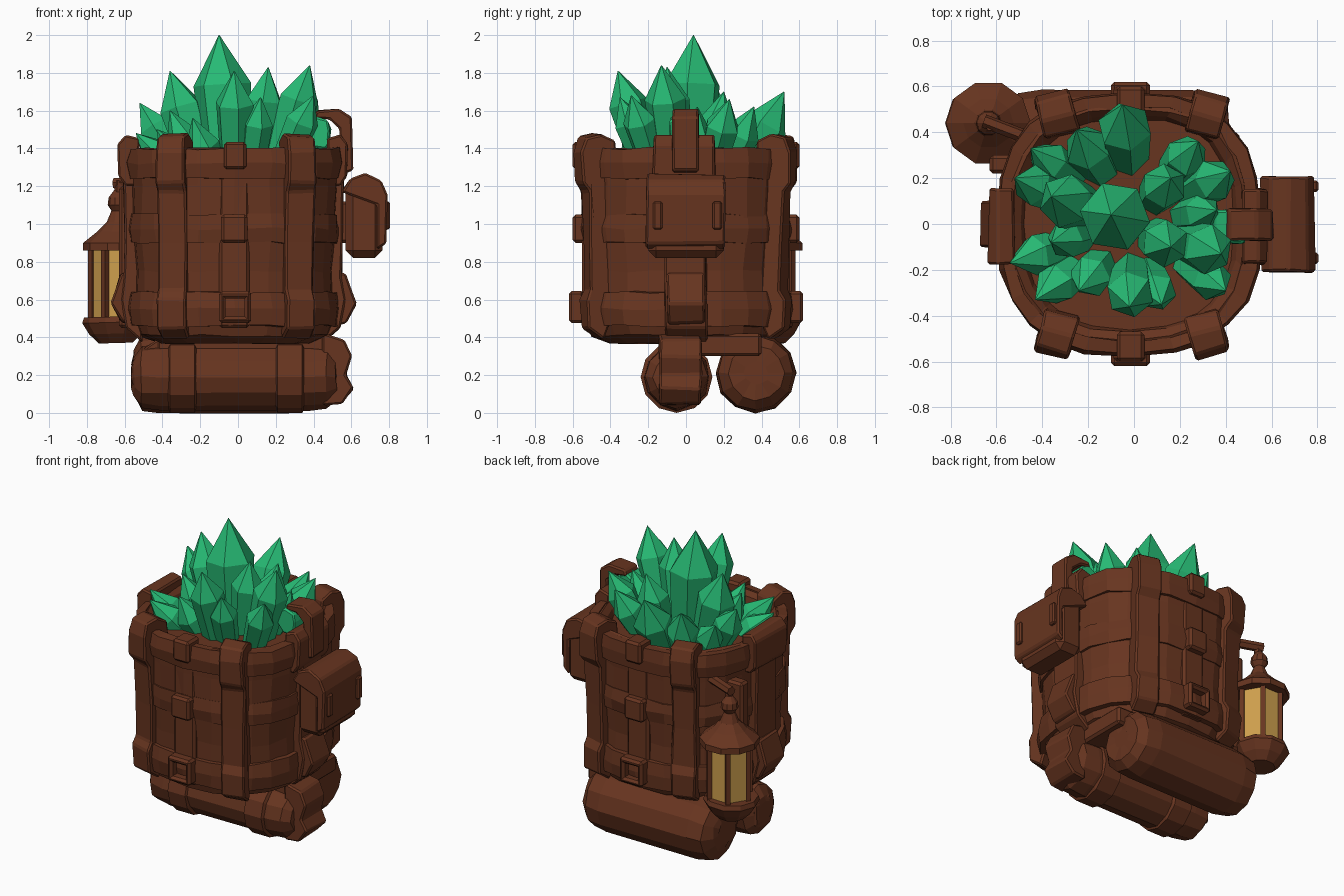
import bpy, bmesh, math, random
from mathutils import Vector

random.seed(4)


def material(name, rgb):
    m = bpy.data.materials.new(name)
    m.diffuse_color = (*rgb, 1)
    return m


BROWN = material("leather brown", (0.136, 0.035, 0.014))
GREEN = material("crystal green", (0.020, 0.490, 0.175))
GOLD = material("lantern gold", (0.620, 0.350, 0.075))


# Bridge a list of closed rings into one flat-shaded solid
def build(name, rings, mat=BROWN, cap=True, jitter=0.0, loop=False, bevel=0.0):
    bm = bmesh.new()
    rows = []
    for ring in rings:
        rows.append([bm.verts.new(Vector(p) + Vector([random.uniform(-jitter, jitter) for _ in range(3)]))
                     for p in ring])
    n = len(rows[0])
    pairs = list(zip(rows, rows[1:])) + ([(rows[-1], rows[0])] if loop else [])
    for a, b in pairs:
        for i in range(n):
            bm.faces.new((a[i], a[(i + 1) % n], b[(i + 1) % n], b[i]))
    if cap and not loop:
        bm.faces.new(rows[0])
        bm.faces.new(rows[-1])
    bmesh.ops.recalc_face_normals(bm, faces=bm.faces)
    me = bpy.data.meshes.new(name)
    bm.to_mesh(me)
    bm.free()
    me.materials.append(mat)
    ob = bpy.data.objects.new(name, me)
    bpy.context.collection.objects.link(ob)
    if bevel:
        mod = ob.modifiers.new("bevel", 'BEVEL')
        mod.width, mod.segments = bevel, 1
    return ob


def box(name, x0, x1, y0, y1, z0, z1, mat=BROWN, bevel=0.015):
    return build(name, [[(x0, y0, z), (x1, y0, z), (x1, y1, z), (x0, y1, z)] for z in (z0, z1)], mat, bevel=bevel)


# Round solid along any axis, profile is (distance, radius)
def lathe(name, base, axis, profile, sides, mat=BROWN, spin=0.0, jitter=0.0):
    q = Vector((0, 0, 1)).rotation_difference(Vector(axis).normalized())
    rings = []
    for d, r in profile:
        rings.append([Vector(base) + q @ Vector((r * math.cos(a + spin), r * math.sin(a + spin), d))
                      for a in [2 * math.pi * i / sides for i in range(sides)]])
    return build(name, rings, mat, jitter=jitter)


# Rounded-square plan of the bag
def plan(s, z, n=24, p=2.55):
    pts = []
    for i in range(n):
        a = 2 * math.pi * i / n
        c, d = math.cos(a), math.sin(a)
        pts.append((-0.02 + 0.545 * s * math.copysign(abs(c) ** (2 / p), c),
                    0.545 * s * math.copysign(abs(d) ** (2 / p), d), z))
    return pts


# Strap: side profile (outward offset, z) swept across its width, facing direction ang
def strap(name, x, y, ang, width, path, mat=BROWN):
    rad = math.radians(ang)
    out = Vector((math.cos(rad), math.sin(rad), 0))
    side = Vector((-math.sin(rad), math.cos(rad), 0))
    rings = [[Vector((x, y, 0)) + out * o + side * w + Vector((0, 0, z)) for o, z in path]
             for w in (-width / 2, width / 2)]
    return build(name, rings, mat, bevel=0.01, jitter=0.006)


def bar(name, a, b, r, sides=6):
    a, b = Vector(a), Vector(b)
    return lathe(name, a, b - a, [(0, r), ((b - a).length, r)], sides)


# Bag body with open top and sunken fill
build("bag_body", [plan(s, z) for s, z in [(0.74, 0.37), (0.92, 0.41), (0.98, 0.5), (0.97, 0.75), (1.0, 0.95),
                                           (1.01, 1.2), (1.02, 1.37), (0.93, 1.40), (0.87, 1.37), (0.84, 1.33)]],
      jitter=0.007)

# Horizontal bands
for name, s, z0, z1 in [("lower_band", 1.04, 0.46, 0.64), ("middle_band", 1.03, 0.90, 1.05),
                        ("rim_band", 1.06, 1.24, 1.40)]:
    build(name, [plan(s - 0.12, z0), plan(s - 0.02, z0), plan(s, (z0 + z1) / 2), plan(s - 0.02, z1),
                 plan(s - 0.12, z1)], loop=True, jitter=0.008)

# Vertical corner straps curling over the rim
corner = [(-0.11, 1.34), (-0.10, 1.44), (-0.02, 1.48), (0.06, 1.46), (0.09, 1.38), (0.08, 1.22), (0.045, 1.17),
          (0.035, 0.9), (0.03, 0.65), (0.055, 0.6), (0.045, 0.45), (-0.04, 0.39), (-0.08, 0.5), (-0.05, 1.2)]
for i, sx in enumerate((-1, 1)):
    for j, sy in enumerate((-1, 1)):
        strap(f"corner_strap_{i}{j}", -0.01 + sx * 0.33, sy * 0.49, sy * (90 - sx * 15), 0.155, corner)

# Wide side straps, with narrower lower part
for label, x, ang in (("left", -0.55, 180), ("right", 0.5, 0)):
    strap(label + "_strap_top", x, -0.01, ang, 0.33,
          [(-0.03, 1.36), (-0.03, 1.45), (0.04, 1.47), (0.085, 1.42), (0.08, 1.25), (0.04, 1.2), (-0.03, 1.2)])
    strap(label + "_strap", x, 0.0, ang, 0.22,
          [(0.06, 1.25), (0.05, 0.9), (0.05, 0.72), (0.07, 0.6), (0.04, 0.45), (-0.05, 0.37), (-0.06, 1.25)])
    strap(label + "_strap_buckle", x, 0.0, ang, 0.2,
          [(0.0, 0.46), (0.07, 0.48), (0.125, 0.58), (0.07, 0.74), (0.0, 0.74)])

# Front and back seam strips, knots and buckles
for sy, label in ((-1, "front"), (1, "back")):
    def slab(name, x0, x1, a, b, z0, z1):
        box(f"{label}_{name}", x0, x1, min(sy * a, sy * b), max(sy * a, sy * b), z0, z1)
    slab("seam_strip", -0.1, 0.06, 0.48, 0.55, 0.45, 1.37)
    slab("rim_knot", -0.075, 0.045, 0.47, 0.6, 1.29, 1.435)
    slab("middle_knot", -0.09, 0.05, 0.5, 0.60, 0.9, 1.05)
    slab("buckle_top", -0.1, 0.07, 0.54, 0.62, 0.605, 0.645)
    slab("buckle_bottom", -0.1, 0.07, 0.54, 0.62, 0.475, 0.51)
    slab("buckle_left", -0.1, -0.065, 0.54, 0.62, 0.475, 0.645)
    slab("buckle_right", 0.035, 0.07, 0.54, 0.62, 0.475, 0.645)

# Side pouch with flap and two buckles
box("side_pouch", 0.57, 0.765, -0.2, 0.2, 0.82, 1.2, bevel=0.04)
strap("pouch_flap", 0.55, 0.0, 0, 0.42,
      [(0.0, 1.17), (0.05, 1.24), (0.12, 1.265), (0.21, 1.235), (0.24, 1.15), (0.23, 0.9), (0.19, 0.86), (0.19, 1.1)])
for y in (-0.15, 0.165):
    box("pouch_buckle", 0.77, 0.805, y - 0.025, y + 0.025, 0.97, 1.12, bevel=0.01)
box("pouch_bracket", 0.48, 0.62, -0.08, 0.08, 0.9, 1.12)

# Carry handle over the right rim, with its green lining
strap("carry_handle", 0.5, 0.0, 0, 0.14,
      [(-0.1, 1.56), (-0.09, 1.6), (0.04, 1.615), (0.1, 1.56), (0.11, 1.28), (0.04, 1.26), (0.04, 1.5), (-0.02, 1.55)])
strap("handle_lining", 0.41, -0.01, 0, 0.15,
      [(0.05, 1.40), (-0.02, 1.40), (-0.07, 1.46), (-0.06, 1.54), (0.0, 1.575), (0.06, 1.55), (0.08, 1.5),
       (0.075, 1.42)], GREEN)

# Two bedrolls beneath the bag, with ties
for label, y, z, r, length in (("front", -0.05, 0.19, 0.175, 1.08), ("back", 0.37, 0.21, 0.21, 0.97)):
    lathe(label + "_bedroll", (-0.56, y, z), (1, 0, 0),
          [(0, r * 0.4), (0.01, r * 0.6), (0.05, r * 0.93), (0.15, r), (length - 0.15, r), (length - 0.05, r * 0.95),
           (length, r * 0.7), (length, r * 0.3)], 12, jitter=0.006)
    if label == "front":
        for x in (-0.37, 0.2):
            lathe("bedroll_tie", (x, y, z), (1, 0, 0), [(0, 0.17), (0.01, 0.19), (0.14, 0.19), (0.15, 0.17)], 12)
# End straps of the front bedroll reaching up to the bag
strap("bedroll_end_strap_right", 0.5, -0.03, 0, 0.22,
      [(-0.06, 0.42), (0.06, 0.39), (0.1, 0.3), (0.07, 0.2), (0.11, 0.13), (0.05, 0.05), (-0.05, 0.04)])
strap("bedroll_end_strap_left", -0.5, -0.03, 180, 0.16,
      [(-0.1, 0.4), (0.0, 0.34), (0.06, 0.26), (0.06, 0.12), (-0.05, 0.06)])
box("roll_hanger", -0.43, 0.46, -0.12, 0.4, 0.3, 0.42)

# Lantern hanging at the back left corner
L = Vector((-0.635, 0.44, 0))
UP = (0, 0, 1)
lathe("lantern_base", L, (-0.03, 0, 1), [(0.37, 0.09), (0.42, 0.14), (0.48, 0.175), (0.51, 0.165), (0.51, 0.1)], 10)
lathe("lantern_glass", L, UP, [(0.5, 0.135), (0.88, 0.135)], 6, GOLD)
lathe("lantern_roof", L, UP, [(0.86, 0.12), (0.86, 0.185), (0.9, 0.185), (0.96, 0.11), (1.01, 0.06), (1.07, 0.035),
                              (1.1, 0.055), (1.14, 0.05), (1.18, 0.02)], 10)
for i in range(6):
    a = math.pi * i / 3
    p = L + Vector((0.138 * math.cos(a), 0.138 * math.sin(a), 0))
    bar("lantern_post", p + Vector((0, 0, 0.5)), p + Vector((0, 0, 0.88)), 0.02, 4)
bar("lantern_hook", L + Vector((0, 0, 1.1)), L + Vector((0.01, -0.01, 1.23)), 0.025)
bar("lantern_arm", L + Vector((-0.02, 0.01, 1.215)), (-0.42, 0.36, 1.22), 0.03)
bar("lantern_brace", (-0.62, 0.36, 0.48), (-0.45, 0.34, 0.5), 0.06)
# Side post strip between lantern and bag
box("lantern_back_strip", -0.63, -0.5, 0.22, 0.3, 0.45, 1.2)

# Crystals: tip position and radius, leaning out from the middle
crystals = [(-0.1, 0.04, 2.0, 0.155), (-0.36, 0.12, 1.81, 0.12), (-0.02, -0.36, 1.81, 0.105),
            (0.16, -0.1, 1.83, 0.105), (0.38, -0.13, 1.84, 0.11), (-0.52, 0.2, 1.64, 0.09),
            (-0.05, 0.52, 1.7, 0.12), (-0.25, 0.41, 1.62, 0.105), (-0.45, 0.33, 1.56, 0.09),
            (0.28, 0.36, 1.62, 0.095), (0.42, 0.23, 1.66, 0.095), (0.12, -0.35, 1.67, 0.085),
            (0.40, -0.29, 1.68, 0.09), (-0.36, -0.08, 1.6, 0.085), (-0.43, -0.33, 1.5, 0.095),
            (-0.54, -0.17, 1.48, 0.09), (-0.24, -0.29, 1.56, 0.095), (0.16, 0.2, 1.7, 0.1),
            (0.36, 0.06, 1.62, 0.085)]
for x, y, z, r in crystals:
    base = Vector((x * 0.48, y * 0.48, 1.2))
    axis = Vector((x, y, z)) - base
    h = axis.length
    sh = max(0.55, 1 - r * 1.7 / h)
    lathe("crystal", base, axis, [(0, r * 0.75), (h * sh, r), (h, 0.002)], 6, GREEN, random.random())
